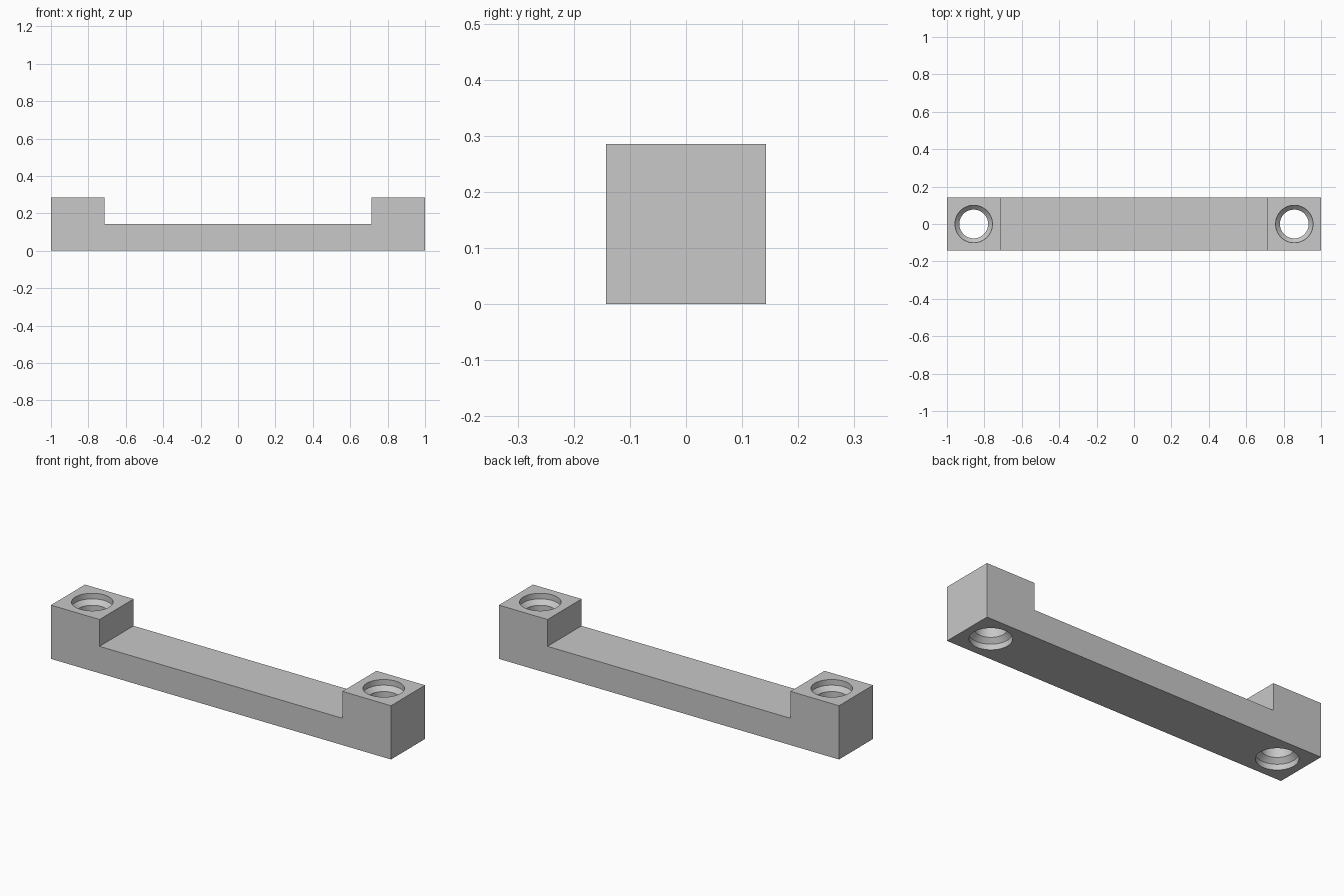
import bpy
import bmesh
from math import pi

cube = bpy.data.objects.get("Cube")
if cube:
    bpy.data.objects.remove(cube, do_unlink=True)

HALF_LENGTH, HALF_DEPTH, HEIGHT = 1.0, 1 / 7, 2 / 7
STEP_X, STEP_Z, HOLE_X = 5 / 7, 1 / 7, 6 / 7

grey = bpy.data.materials.new("light grey")
grey.use_nodes = True
colour = (0.58, 0.58, 0.58, 1)
grey.diffuse_color = colour
grey.node_tree.nodes["Principled BSDF"].inputs["Base Color"].default_value = colour


def add_object(name, bm):
    bmesh.ops.recalc_face_normals(bm, faces=bm.faces)
    mesh = bpy.data.meshes.new(name)
    bm.to_mesh(mesh)
    bm.free()
    mesh.materials.append(grey)
    obj = bpy.data.objects.new(name, mesh)
    bpy.context.collection.objects.link(obj)
    return obj


# Handle body: stepped side profile extruded front to back
half = [(HALF_LENGTH, 0), (HALF_LENGTH, HEIGHT), (STEP_X, HEIGHT), (STEP_X, STEP_Z)]
outline = half + [(-x, z) for x, z in reversed(half)]
bm = bmesh.new()
face = bm.faces.new([bm.verts.new((x, -HALF_DEPTH, z)) for x, z in outline])
extruded = bmesh.ops.extrude_face_region(bm, geom=[face])["geom"]
moved = [v for v in extruded if isinstance(v, bmesh.types.BMVert)]
bmesh.ops.translate(bm, verts=moved, vec=(0, 2 * HALF_DEPTH, 0))
body = add_object("handle_body", bm)


# Screw hole cutter: wide recess and chamfer at both ends, narrow in the middle
def hole_cutter(name, x):
    wide, narrow, recess, chamfer, over = 0.1, 0.077, 0.03, 0.053, 0.05
    lower = [(0, -over), (wide, -over), (wide, recess), (narrow, chamfer)]
    profile = lower + [(r, HEIGHT - z) for r, z in reversed(lower)]
    bm = bmesh.new()
    verts = [bm.verts.new((x + r, 0, z)) for r, z in profile]
    edges = [bm.edges.new(pair) for pair in zip(verts, verts[1:])]
    bmesh.ops.spin(bm, geom=verts + edges, cent=(x, 0, 0), axis=(0, 0, 1),
                   angle=2 * pi, steps=64)
    bmesh.ops.remove_doubles(bm, verts=bm.verts, dist=0.0001)
    return add_object(name, bm)


cutters = [hole_cutter("right_hole_cutter", -HOLE_X),
           hole_cutter("left_hole_cutter", HOLE_X)]
for cutter in cutters:
    cut = body.modifiers.new("screw_hole", "BOOLEAN")
    cut.operation = "DIFFERENCE"
    cut.solver = "EXACT"
    cut.object = cutter

# Apply the cuts, drop the cutters and smooth the round walls
bpy.ops.object.select_all(action="DESELECT")
body.select_set(True)
bpy.context.view_layer.objects.active = body
for modifier in list(body.modifiers):
    bpy.ops.object.modifier_apply(modifier=modifier.name)
for cutter in cutters:
    bpy.data.objects.remove(cutter, do_unlink=True)
bpy.ops.object.shade_smooth_by_angle(angle=pi / 6)
